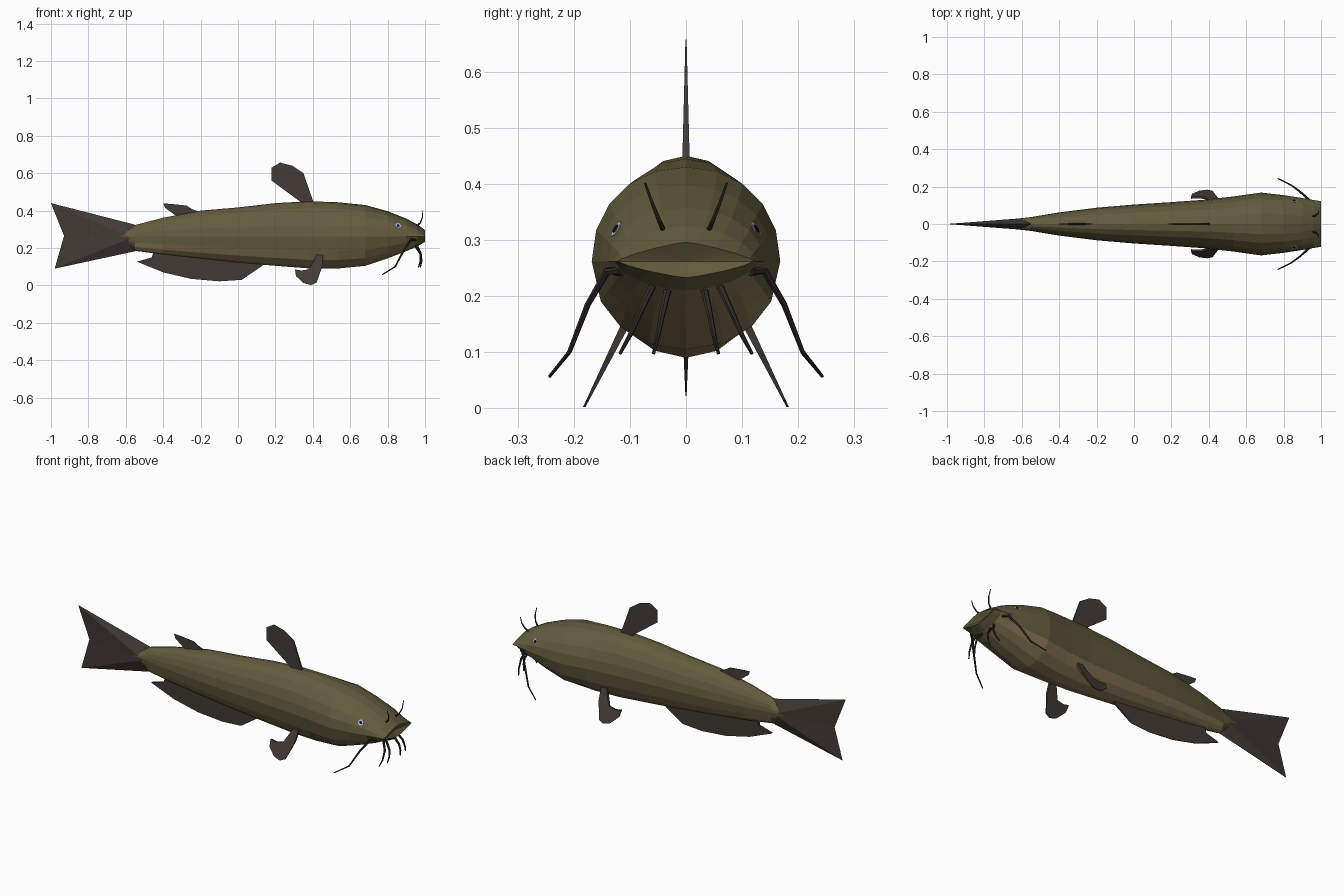
import bpy, bmesh, math
from mathutils import Vector

if "Cube" in bpy.data.objects:
    bpy.data.objects.remove(bpy.data.objects["Cube"])


def material(name, rgb):
    m = bpy.data.materials.new(name)
    m.diffuse_color = (*rgb, 1)
    m.use_nodes = True
    m.node_tree.nodes["Principled BSDF"].inputs["Base Color"].default_value = m.diffuse_color
    return m


OLIVE = material("olive skin", (0.127, 0.105, 0.047))
TAN = material("tan belly", (0.25, 0.185, 0.088))
FIN = material("dark brown fin", (0.055, 0.043, 0.036))
BARBEL = material("barbel brown", (0.03, 0.024, 0.021))
EYE = material("pale blue eye", (0.38, 0.46, 0.70))
PUPIL = material("black pupil", (0.01, 0.01, 0.012))


def make(name, verts, faces, mats):
    me = bpy.data.meshes.new(name)
    me.from_pydata([tuple(v) for v in verts], [], faces)
    for m in mats:
        me.materials.append(m)
    bm = bmesh.new()
    bm.from_mesh(me)
    bmesh.ops.recalc_face_normals(bm, faces=bm.faces)
    bm.to_mesh(me)
    bm.free()
    ob = bpy.data.objects.new(name, me)
    bpy.context.collection.objects.link(ob)
    return ob


# Body: cross-sections along x (x, half width, top, bottom, shape power)
MID = 0.262
STATIONS = [
    (-0.64, 0.027, 0.268, 0.256, 1), (-0.55, 0.037, 0.323, 0.185, 1),
    (-0.40, 0.062, 0.362, 0.165, 1), (-0.20, 0.087, 0.400, 0.143, 1),
    (0.00, 0.104, 0.417, 0.122, 1), (0.20, 0.117, 0.440, 0.105, 1),
    (0.38, 0.130, 0.450, 0.091, 1), (0.53, 0.147, 0.445, 0.090, 1),
    (0.68, 0.168, 0.430, 0.105, 0.95), (0.80, 0.154, 0.397, 0.145, 0.95),
    (0.90, 0.139, 0.357, 0.183, 1), (0.96, 0.128, 0.325, 0.210, 1.2),
    (1.00, 0.122, 0.296, 0.233, 1.6)]
half = [90, 72, 54, 36, 18, 0, -26, -47, -68]
ANGLES = half + [-90] + [180 - a for a in reversed(half[1:])]
N = len(ANGLES)


def spow(v, p):
    return math.copysign(abs(v) ** p, v) if abs(v) > 1e-6 else 0.0


verts, faces = [], []
for x, w, top, bot, p in STATIONS:
    for a in ANGLES:
        c, s = math.cos(math.radians(a)), math.sin(math.radians(a))
        h = top - MID if s > 0 else MID - bot
        verts.append((x, w * spow(c, p), MID + h * spow(s, p)))
for i in range(len(STATIONS) - 1):
    for j in range(N):
        k = (j + 1) % N
        faces.append((i * N + j, i * N + k, (i + 1) * N + k, (i + 1) * N + j))
faces.append(tuple(range(N)))
# Mouth: lips folding into a shallow recess
last = (len(STATIONS) - 1) * N
verts.append((0.978, 0, MID))
for j in range(N):
    faces.append((last + j, last + (j + 1) % N, len(verts) - 1))
body = make("body", verts, faces, [OLIVE, TAN])
# Belly: every face below the lower side row, back of the chin
low = {j for j in range(N) if max(math.sin(math.radians(ANGLES[j])),
       math.sin(math.radians(ANGLES[(j + 1) % N]))) < -0.3}
for f in body.data.polygons:
    if f.index < (len(STATIONS) - 2) * N and f.index >= N and f.index % N in low:
        f.material_index = 1


# Flat fins: outline in x/z, centre y and half thickness given by height
def fin(name, outline, centre, thick):
    n = len(outline)
    vs = [(x, centre(z) + s * thick(z), z) for s in (-1, 1) for x, z in outline]
    fs = [tuple(range(n)), tuple(range(n, 2 * n))]
    fs += [(i, (i + 1) % n, n + (i + 1) % n, n + i) for i in range(n)]
    return make(name, vs, fs, [FIN])


fin("dorsal_fin", [(0.41, 0.43), (0.395, 0.47), (0.35, 0.60), (0.29, 0.64),
                   (0.225, 0.657), (0.18, 0.63), (0.18, 0.56), (0.33, 0.45),
                   (0.34, 0.43)],
    lambda z: 0, lambda z: 0.001 + 0.026 * (0.657 - z))
fin("adipose_fin", [(-0.18, 0.385), (-0.24, 0.405), (-0.275, 0.427),
                    (-0.36, 0.436), (-0.40, 0.438), (-0.39, 0.415),
                    (-0.335, 0.375), (-0.32, 0.36)],
    lambda z: 0, lambda z: 0.001 + 0.06 * (0.438 - z))
fin("anal_fin", [(-0.45, 0.19), (-0.46, 0.15), (-0.54, 0.127), (-0.40, 0.07),
                 (-0.25, 0.035), (-0.10, 0.022), (0.02, 0.03), (0.13, 0.105),
                 (0.13, 0.13)],
    lambda z: 0, lambda z: 0.001 + 0.045 * (z - 0.022))

# Tail fin: forked, thick at the root and sharp round the rim
tail = [(-0.57, 0.033, 0.255), (-0.57, -0.033, 0.255), (-0.54, 0, 0.322),
        (-1.0, 0, 0.44), (-0.93, 0, 0.265), (-0.98, 0, 0.09), (-0.54, 0, 0.185)]
make("tail_fin", tail,
     [(r, i, i + 1) for r in (0, 1) for i in range(2, 6)] + [(0, 6, 1), (0, 1, 2)],
     [FIN])

PECTORAL = [(0.425, 0.18), (0.455, 0.165), (0.45, 0.10), (0.42, 0.015),
            (0.39, 0.002), (0.35, 0.013), (0.31, 0.05), (0.305, 0.085),
            (0.34, 0.08), (0.38, 0.087), (0.41, 0.14)]


# Barbels: tapered six-sided whiskers through a few points
def whisker(name, pts, r0, r1):
    pts = [Vector(p) for p in pts]
    vs, fs, n = [], [], 6
    for i, p in enumerate(pts):
        d = (pts[min(i + 1, len(pts) - 1)] - pts[max(i - 1, 0)]).normalized()
        u = d.cross(Vector((1, 0.3, 0))).normalized()
        v = d.cross(u)
        r = r0 + (r1 - r0) * i / (len(pts) - 1)
        for k in range(n):
            a = 2 * math.pi * k / n
            vs.append(p + r * (u * math.cos(a) + v * math.sin(a)))
    for i in range(len(pts) - 1):
        for k in range(n):
            m = (k + 1) % n
            fs.append((i * n + k, i * n + m, (i + 1) * n + m, (i + 1) * n + k))
    fs += [tuple(range(n)), tuple(range(len(vs) - n, len(vs)))]
    make(name, vs, fs, [BARBEL])


# Eye discs, set flush on the slope of the head
def disc(name, centre, normal, radius, depth, sides, mat):
    q = Vector(normal).to_track_quat('Z', 'Y')
    vs = [Vector(centre) + q @ Vector((radius * math.cos(2 * math.pi * k / sides),
          radius * math.sin(2 * math.pi * k / sides), z))
          for z in (-depth, depth) for k in range(sides)]
    fs = [tuple(range(sides)), tuple(range(sides, 2 * sides))]
    fs += [(k, (k + 1) % sides, sides + (k + 1) % sides, sides + k)
           for k in range(sides)]
    make(name, vs, fs, [mat])


for side, s in (("left", 1), ("right", -1)):
    fin(side + "_pectoral_fin", PECTORAL,
        lambda z: s * (0.105 + 0.5 * (0.155 - z)),
        lambda z: 0.002 + 0.04 * z)
    whisker(side + "_long_barbel",
            [(0.95, s * 0.115, 0.243), (0.925, s * 0.14, 0.245),
             (0.885, s * 0.175, 0.185), (0.84, s * 0.208, 0.10),
             (0.77, s * 0.243, 0.057)], 0.008, 0.003)
    whisker(side + "_outer_chin_barbel",
            [(0.95, s * 0.058, 0.222), (0.975, s * 0.08, 0.175),
             (0.975, s * 0.10, 0.13), (0.965, s * 0.118, 0.097)], 0.007, 0.003)
    whisker(side + "_inner_chin_barbel",
            [(0.95, s * 0.033, 0.21), (0.978, s * 0.043, 0.165),
             (0.982, s * 0.05, 0.13), (0.975, s * 0.058, 0.097)], 0.007, 0.003)
    whisker(side + "_nose_barbel",
            [(0.95, s * 0.038, 0.312), (0.975, s * 0.048, 0.335),
             (0.986, s * 0.06, 0.365), (0.985, s * 0.073, 0.402)], 0.005, 0.002)
    nrm = Vector((0.25, s * 0.83, 0.5)).normalized()
    c = Vector((0.855, s * 0.122, 0.318))
    disc(side + "_eye", c, nrm, 0.016, 0.004, 8, EYE)
    disc(side + "_pupil", c + nrm * 0.004, nrm, 0.008, 0.002, 8, PUPIL)
